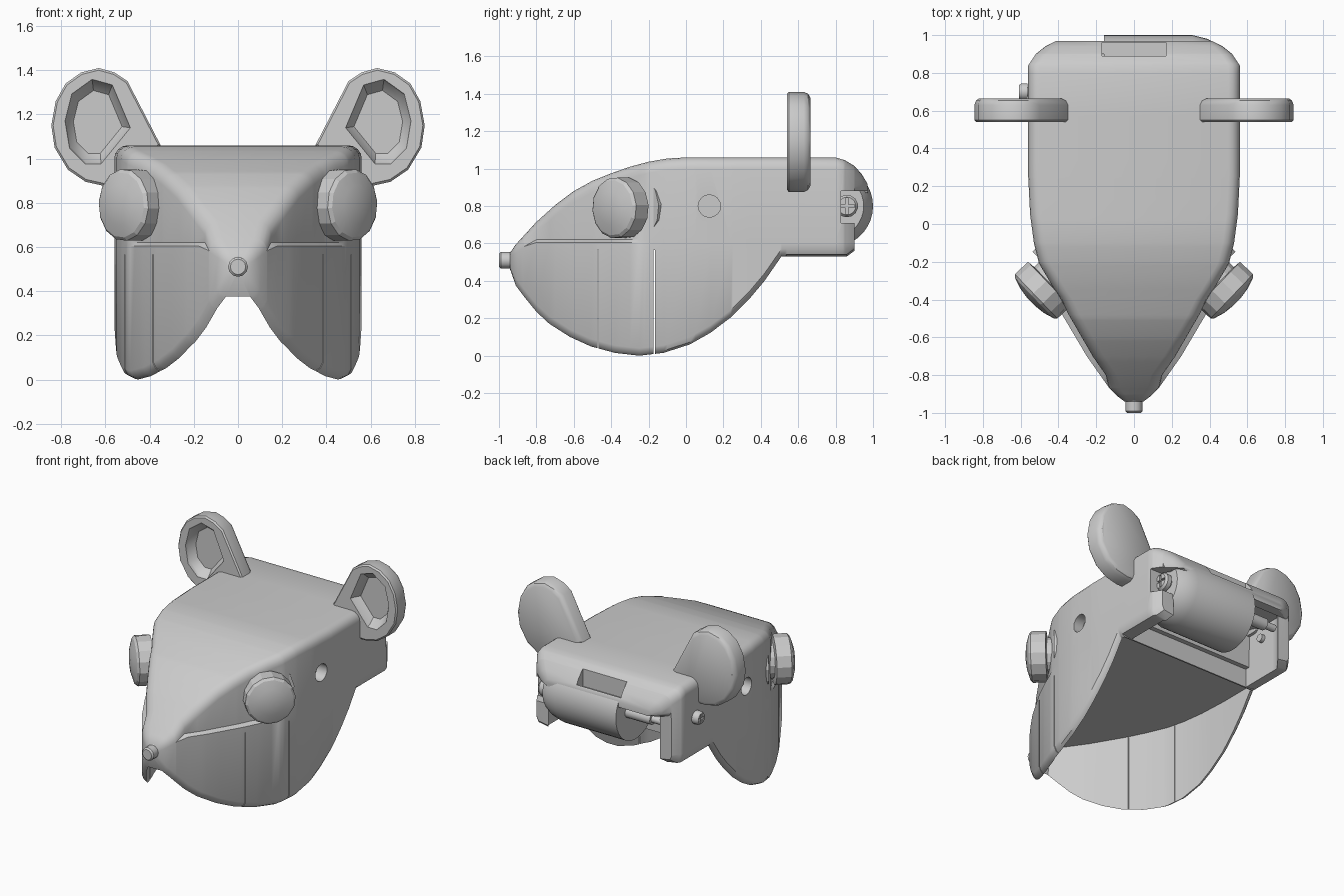
import bpy, bmesh, math
from mathutils import Vector, Matrix

cube = bpy.data.objects.get("Cube")
if cube:
    bpy.data.objects.remove(cube)

grey = bpy.data.materials.new("plain_grey")
grey.use_nodes = True
grey.diffuse_color = (0.6, 0.6, 0.6, 1)
grey.node_tree.nodes["Principled BSDF"].inputs["Base Color"].default_value = (0.6, 0.6, 0.6, 1)


def finish(name, bm):
    bmesh.ops.recalc_face_normals(bm, faces=bm.faces)
    mesh = bpy.data.meshes.new(name)
    bm.to_mesh(mesh)
    bm.free()
    mesh.materials.append(grey)
    obj = bpy.data.objects.new(name, mesh)
    bpy.context.collection.objects.link(obj)
    return obj


def activate(obj):
    bpy.ops.object.select_all(action='DESELECT')
    obj.select_set(True)
    bpy.context.view_layer.objects.active = obj


def smooth(obj, angle=35):
    activate(obj)
    bpy.ops.object.shade_smooth_by_angle(angle=math.radians(angle))


def skin(name, rings):
    """Join equal closed rings into a capped solid."""
    bm = bmesh.new()
    loops = [[bm.verts.new(p) for p in ring] for ring in rings]
    n = len(loops[0])
    for a, b in zip(loops, loops[1:]):
        for i in range(n):
            j = (i + 1) % n
            bm.faces.new((a[i], a[j], b[j], b[i]))
    bm.faces.new(loops[0])
    bm.faces.new(loops[-1])
    return finish(name, bm)


def lathe(name, profile, origin, axis, sides=16):
    """Turn (radius, height) pairs around an axis."""
    turn = Vector((0, 0, 1)).rotation_difference(Vector(axis)).to_matrix()
    rings = [[Vector(origin) + turn @ Vector((r * math.cos(a), r * math.sin(a), h))
              for a in (math.tau * k / sides for k in range(sides))] for r, h in profile]
    return skin(name, rings)


def box(name, lo, hi):
    bm = bmesh.new()
    lo, hi = Vector(lo), Vector(hi)
    bmesh.ops.create_cube(bm, size=1, matrix=Matrix.Translation((lo + hi) / 2)
                          @ Matrix.Diagonal((*(hi - lo), 1)))
    return finish(name, bm)


def cut(target, *cutters):
    for c in cutters:
        mod = target.modifiers.new("cut", 'BOOLEAN')
        mod.operation, mod.solver, mod.object = 'DIFFERENCE', 'EXACT', c
        activate(target)
        bpy.ops.object.modifier_apply(modifier=mod.name)
        bpy.data.objects.remove(c)


def sample(table, y):
    if y <= table[0][0]:
        return table[0][1]
    for (a, u), (b, v) in zip(table, table[1:]):
        if y <= b:
            return u + (v - u) * (y - a) / (b - a)
    return table[-1][1]


# Body shell: half width, roof height and lower edge along y
WIDTH = [(-.94, .05), (-.91, .09), (-.87, .13), (-.7, .25), (-.48, .38), (-.35, .445), (-.22, .5),
         (-.1, .53), (.05, .55), (.25, .56), (.84, .56), (.9, .52), (.94, .47), (.97, .41)]
ROOF = [(-.94, .55), (-.91, .595), (-.8, .715), (-.7, .805), (-.6, .88), (-.5, .935), (-.4, .975), (-.3, 1.01),
        (-.2, 1.037), (-.1, 1.054), (0, 1.06), (.8, 1.06), (.85, 1.045), (.9, 1.015), (.94, .97), (.97, .92)]
LOWER = [(-.94, .46), (-.91, .375), (-.865, .315), (-.8, .235), (-.73, .17), (-.62, .1), (-.51, .05), (-.38, .015),
         (-.25, 0), (-.12, .015), (.02, .06), (.13, .122), (.24, .205), (.34, .305), (.42, .4), (.51, .53),
         (.86, .53), (.9, .56)]
CHEEK = [(-.87, 0), (-.8, .03), (-.4, .035), (-.2, 0)]


def section(y):
    w, top, low = sample(WIDTH, y), sample(ROOF, y), sample(LOWER, y)
    thick, ceiling = .035, .57
    if y < -.902 or .52 < y < .536:
        ceiling = low + .002
    elif y > .901:
        low, ceiling = .87, .872
    elif y > .536:
        thick, ceiling = .09, .66 if y < .571 else .9
    r = min(.06, (top - low) / 2, w / 2)
    inset = sample(CHEEK, y)
    edge = min(.04, (top - low) / 4)
    limit = lambda z: max(low + edge, min(z, top - r))
    half = [(w - .014, low + edge * .3), (w, low + edge), (w, limit(.605)), (w - inset, limit(.62))]
    half += [(w - inset - r + r * math.cos(a), top - r + r * math.sin(a))
             for a in (math.pi / 8 * k for k in range(5))]
    inner = max(w - thick, .01)
    ring = half + [(-x, z) for x, z in reversed(half)]
    ring += [(-inner, low), (-inner, ceiling), (inner, ceiling), (inner, low)]
    return [(x, y, z) for x, z in ring]


stations = {y for t in (WIDTH, ROOF, LOWER) for y, _ in t}
stations |= {-.9, .5, .515, .525, .535, .537, .57, .572, .902}
body = skin("body_shell", [section(y) for y in sorted(stations)])

# Panel seams, side holes, roof slot and pivot recess
for y in (-.47, -.17):
    cut(body, box("seam_cutter", (-1, y - .003, -.1), (1, y + .003, .565)))
for s in (1, -1):
    cut(body, lathe("hole_cutter", [(.06, 0), (.06, .2)], (s * .48, .125, .8), (s, 0, 0)))
slot = ((-.17, .89, .9), (.17, .96, 1.2))
cut(body, box("slot_cutter", *slot), box("recess_cutter", (.4, .83, .71), (.7, 1.1, .88)))
smooth(body)

# Rear pivot barrel with its pin and screws
barrel = lathe("pivot_barrel", [(.17, 0), (.2, .05), (.22, .13), (.22, .6)], (.44, .78, .8), (-1, 0, 0), 36)
cut(barrel, box("slot_cutter", *slot))
smooth(barrel)
smooth(lathe("pivot_pin", [(.04, 0), (.04, .2), (.025, .2), (.025, .28)], (-.15, .86, .8), (-1, 0, 0)))


def screw(name, origin, side, radius):
    head = lathe(name, [(radius * .6, -.12), (radius * .6, 0), (radius, 0), (radius, .03), (radius * .8, .045)],
                 origin, (side, 0, 0), 14)
    x, y, z = origin
    for dy, dz in ((.7, .12), (.12, .7)):
        cut(head, box("drive_cutter", (x + side * .045 - .015, y - dy * radius, z - dz * radius),
                      (x + side * .045 + .015, y + dy * radius, z + dz * radius)))
    smooth(head)


screw("left_screw", (.46, .86, .8), 1, .06)
screw("right_screw", (-.565, .7, .81), -1, .045)

# Nose button
smooth(lathe("nose", [(.06, 0), (.045, .02), (.045, .07), (.035, .08)], (0, -.92, .51), (0, -1, 0), 12))

# Ears: rounded plates with a dished front, and faceted eyes on stalks
EAR = [(.35, 1.06), (.5, 1.35), (.56, 1.39), (.63, 1.41), (.71, 1.39), (.78, 1.34), (.825, 1.26), (.845, 1.15),
       (.83, 1.05), (.77, .95), (.69, .895), (.6, .875), (.45, .88)]
DISH = [(.49, 1.14), (.57, 1.33), (.66, 1.355), (.75, 1.29), (.78, 1.17), (.76, 1.05), (.69, .98), (.62, .98)]
EYE = [(.03, .03), (.09, .022), (.148, .004), (.163, -.01), (.163, -.105), (.12, -.11), (.12, -.16),
       (.185, -.16), (.185, -.3)]


def scaled(outline, side, y, k):
    return [(side * (.635 + (x - .635) * k), y, 1.16 + (z - 1.16) * k) for x, z in outline]


for side, label in ((1, "left"), (-1, "right")):
    ear = skin(label + "_ear", [scaled(EAR, side, y, k) for y, k in
                                ((.54, .96), (.55, 1), (.63, 1), (.653, .96), (.665, .88))])
    cut(ear, skin("dish_cutter", [scaled(DISH, side, y, k) for y, k in ((.5, 1.1), (.56, .98), (.6, .76))]))
    smooth(ear)
    smooth(lathe(label + "_eye", EYE, (side * .525, -.39, .79), (side * .72, -.69, 0), 14), 12)
